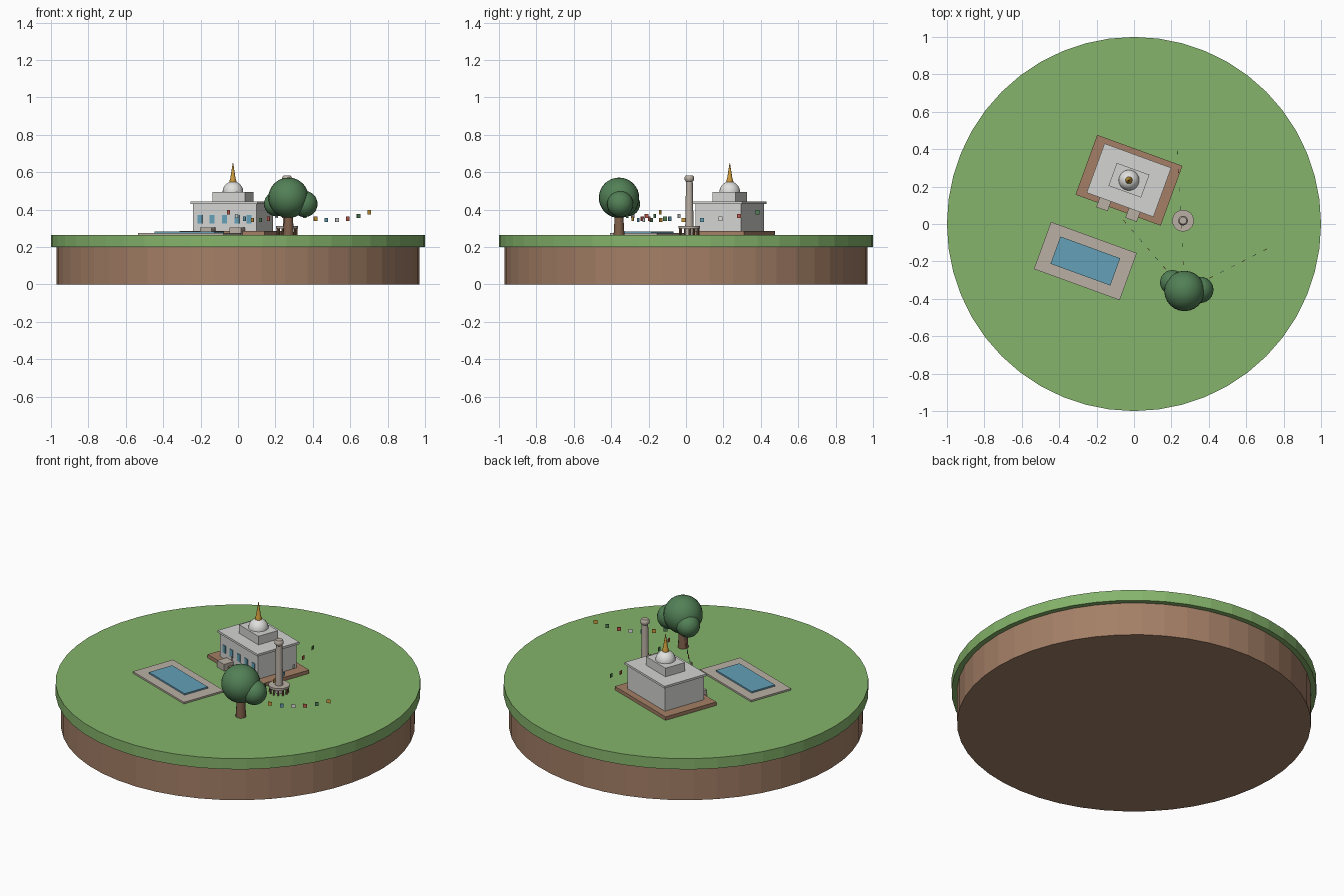
import bpy, bmesh, math
from mathutils import Vector

old = bpy.data.objects.get("Cube")
if old:
    bpy.data.objects.remove(old, do_unlink=True)


def material(name, rgb):
    lin = [((c / 255 + 0.055) / 1.055) ** 2.4 for c in rgb] + [1.0]
    m = bpy.data.materials.new(name)
    m.use_nodes = True
    m.diffuse_color = lin
    m.node_tree.nodes["Principled BSDF"].inputs["Base Color"].default_value = lin
    return m


GRASS = material("grass green", (133, 180, 107))
SOIL = material("soil brown", (164, 127, 102))
WALL = material("pale grey wall", (212, 212, 210))
STONE = material("warm stone", (186, 176, 164))
WATER = material("water blue", (100, 160, 184))
GOLD = material("gold", (205, 155, 60))
LEAF = material("leaf green", (82, 128, 86))
WOOD = material("trunk brown", (128, 96, 74))
RED = material("flag red", (190, 90, 75))
WHITE = material("white", (224, 224, 222))

GROUND = 0.265
TURN = math.radians(-20)


def add_object(name, bm, mat, smooth=False):
    bmesh.ops.recalc_face_normals(bm, faces=bm.faces)
    mesh = bpy.data.meshes.new(name)
    bm.to_mesh(mesh)
    bm.free()
    mesh.materials.append(mat)
    ob = bpy.data.objects.new(name, mesh)
    bpy.context.collection.objects.link(ob)
    if smooth:
        bpy.ops.object.select_all(action="DESELECT")
        ob.select_set(True)
        bpy.context.view_layer.objects.active = ob
        bpy.ops.object.shade_smooth_by_angle(angle=math.radians(40))
    return ob


def box(name, centre, size, z0, z1, mat, angle=TURN):
    bm = bmesh.new()
    bmesh.ops.create_cube(bm, size=1)
    bmesh.ops.scale(bm, vec=(size[0], size[1], z1 - z0), verts=bm.verts)
    ob = add_object(name, bm, mat)
    ob.location = (centre[0], centre[1], (z0 + z1) / 2)
    ob.rotation_euler.z = angle
    return ob


def lathe(name, centre, profile, mat, sides=24, smooth=True):
    """Spin a list of (radius, height) points round a vertical axis."""
    bm = bmesh.new()
    points = [(0, profile[0][1])] + profile + [(0, profile[-1][1])]
    verts = [bm.verts.new((r, 0, z)) for r, z in points]
    edges = [bm.edges.new(pair) for pair in zip(verts, verts[1:])]
    bmesh.ops.spin(bm, geom=verts + edges, cent=(0, 0, 0), axis=(0, 0, 1),
                   angle=math.tau, steps=sides, use_duplicate=False)
    bmesh.ops.remove_doubles(bm, verts=bm.verts, dist=0.00005)
    ob = add_object(name, bm, mat, smooth)
    ob.location = (centre[0], centre[1], 0)
    return ob


def ball(name, centre, radius, mat):
    bm = bmesh.new()
    bmesh.ops.create_uvsphere(bm, u_segments=24, v_segments=16, radius=radius)
    add_object(name, bm, mat, True).location = centre


# Round island
lathe("soil_base", (0, 0), [(0.97, 0), (0.97, 0.2)], SOIL, 48, False)
lathe("grass_top", (0, 0), [(1, 0.2), (1, GROUND)], GRASS, 48, False)

# Temple, laid out in its own turned frame
TEMPLE = Vector((-0.027, 0.234))


def at_temple(x, y):
    c, s = math.cos(TURN), math.sin(TURN)
    return TEMPLE + Vector((x * c - y * s, x * s + y * c))


box("temple_platform", TEMPLE, (0.485, 0.34), GROUND, 0.286, SOIL)
box("temple_walls", TEMPLE, (0.36, 0.26), 0.286, 0.43, WALL)
box("temple_roof", TEMPLE, (0.38, 0.28), 0.43, 0.443, WALL)
box("temple_upper_tier", TEMPLE, (0.185, 0.13), 0.443, 0.495, WALL)
for i in range(5):
    box(f"window_{i + 1}", at_temple(0.07 * (i - 2), -0.131), (0.027, 0.006),
        0.325, 0.37, WATER)
for side, x in (("right", -0.083), ("left", 0.083)):
    box(f"entrance_block_{side}", at_temple(x, -0.163), (0.065, 0.064),
        GROUND, 0.305, STONE)

# Dome and finial
arc = [i * math.pi / 20 for i in range(10)]
lathe("dome", TEMPLE, [(0.055 * math.cos(a), 0.495 + 0.055 * math.sin(a)) for a in arc],
      WHITE)
lathe("finial", TEMPLE, [(0.018, 0.54), (0.019, 0.553), (0.014, 0.567),
                         (0.009, 0.6), (0.001, 0.65)], GOLD, 12)

# Pool
POOL = (-0.26, -0.198)
box("pool_surround", POOL, (0.488, 0.268), GROUND, 0.275, STONE)
box("pool_water", POOL, (0.34, 0.155), 0.275, 0.284, WATER)

# Pillar standing through a round table on posts
PILLAR = (0.262, 0.018)
lathe("pillar", PILLAR, [(0.023, GROUND), (0.018, 0.55), (0.025, 0.558),
                         (0.026, 0.572), (0.019, 0.582)], STONE, 16)
lathe("pillar_ring", PILLAR, [(0.058, 0.3), (0.058, 0.312)], STONE)
for i in range(12):
    a = math.tau * i / 12
    spot = (PILLAR[0] + 0.05 * math.cos(a), PILLAR[1] + 0.05 * math.sin(a))
    lathe(f"ring_post_{i + 1}", spot, [(0.005, GROUND), (0.005, 0.3)], WOOD, 8)

# Tree
TREE = Vector((0.27, -0.358))
lathe("tree_trunk", TREE, [(0.029, GROUND), (0.021, 0.4)], WOOD, 12)
ball("crown_middle", (0.27, -0.358, 0.463), 0.108, LEAF)
ball("crown_left", (0.355, -0.352, 0.43), 0.07, LEAF)
ball("crown_right", (0.205, -0.312, 0.43), 0.066, LEAF)

# Three sagging rows of flags running out from the tree
CYCLE = [RED, LEAF, GOLD, WATER, WHITE]
ROWS = [((-0.341, 0.395), 3), ((0.46, 0.235), 0), ((-0.04, 0.789), 4)]
for row, (run, shift) in enumerate(ROWS):
    run = Vector(run)
    for i in range(8):
        t = (i + 0.5) / 8
        z = 0.343 + 0.225 * (t - 0.5) ** 2
        box(f"flag_{row + 1}_{i + 1}", TREE + run * t, (0.021, 0.003), z - 0.011, z + 0.011,
            CYCLE[(i + shift) % 5], math.atan2(run.y, run.x))
